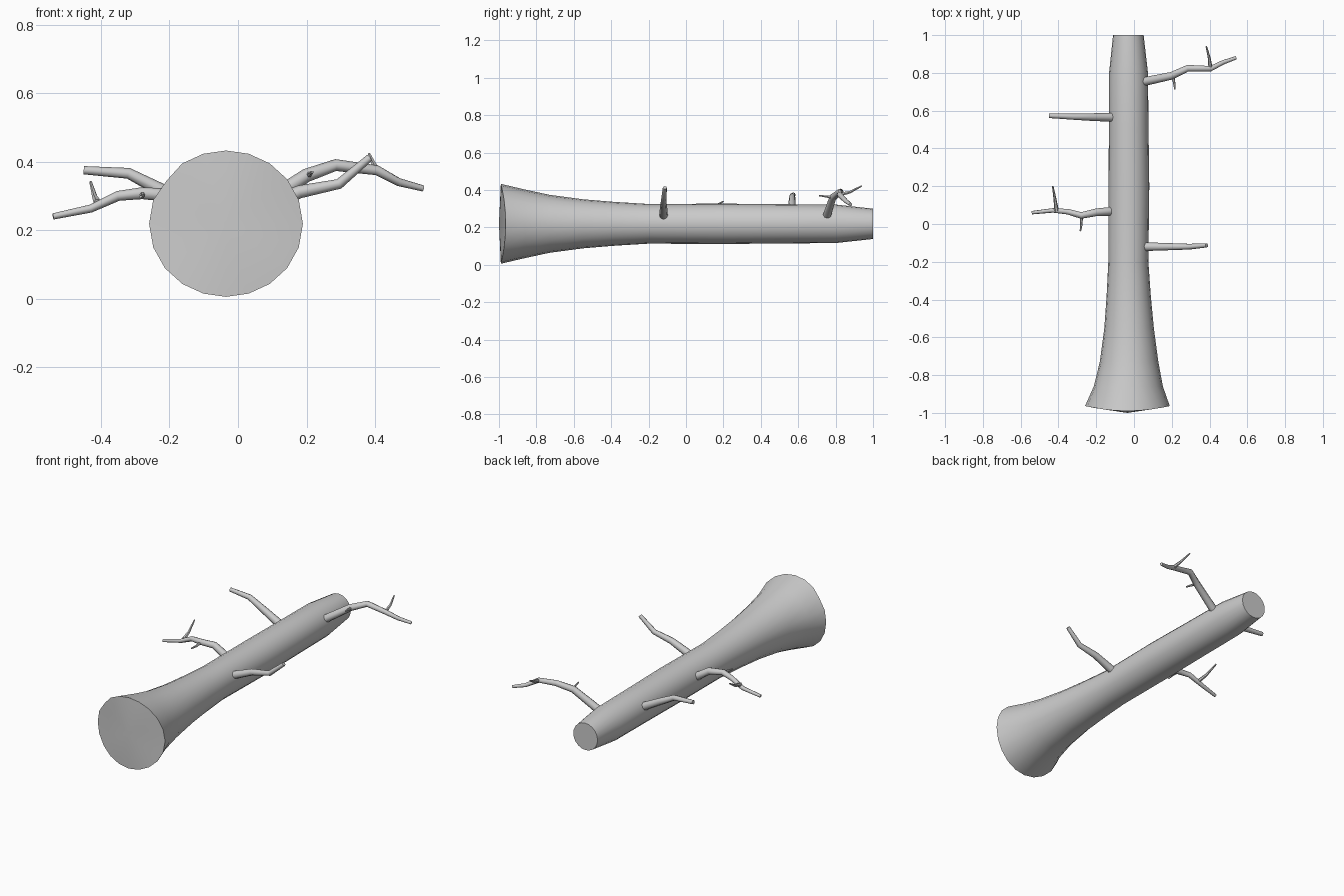
import bpy, bmesh, math
from mathutils import Vector

if "Cube" in bpy.data.objects:
    bpy.data.objects.remove(bpy.data.objects["Cube"])


def finish(name, bm, angle):
    bmesh.ops.recalc_face_normals(bm, faces=bm.faces)
    me = bpy.data.meshes.new(name)
    bm.to_mesh(me)
    bm.free()
    ob = bpy.data.objects.new(name, me)
    bpy.context.collection.objects.link(ob)
    bpy.ops.object.select_all(action='DESELECT')
    ob.select_set(True)
    bpy.context.view_layer.objects.active = ob
    bpy.ops.object.shade_smooth_by_angle(angle=math.radians(angle))
    return ob


def skin(bm, rings):
    n = len(rings[0])
    for a, b in zip(rings, rings[1:]):
        for i in range(n):
            j = (i + 1) % n
            bm.faces.new((a[i], a[j], b[j], b[i]))


def tube(name, pts, r0, r1, sides=8):
    """Tapered limb along a bent path."""
    bm = bmesh.new()
    p = [Vector(q) for q in pts]
    rings = []
    for k, c in enumerate(p):
        t = (p[min(k + 1, len(p) - 1)] - p[max(k - 1, 0)]).normalized()
        u = t.cross(Vector((0, 0, 1))).normalized()
        v = u.cross(t)
        r = r0 + (r1 - r0) * k / (len(p) - 1)
        rings.append([bm.verts.new(c + r * (u * math.cos(a) + v * math.sin(a)))
                      for a in (math.tau * i / sides for i in range(sides))])
    skin(bm, rings)
    bm.faces.new(rings[0])
    bm.faces.new(rings[-1])
    return finish(name, bm, 50)


# Trunk: flared, slightly wavy butt end tapering to a sawn top
SIDES = 20
stations = [  # y, centre x, radius
    (-0.985, -0.035, 0.219), (-0.86, -0.03, 0.183), (-0.73, -0.026, 0.155),
    (-0.55, -0.026, 0.131), (-0.38, -0.028, 0.117), (-0.2, -0.03, 0.106),
    (0.2, -0.027, 0.108), (0.5, -0.028, 0.105), (0.8, -0.029, 0.103),
    (1.0, -0.03, 0.081)]
bm = bmesh.new()
rings = []
for k, (y, cx, r) in enumerate(stations):
    ring = []
    for i in range(SIDES):
        a = math.tau * i / SIDES
        rr, yy = r, y
        if k == 0:
            rr = r * (1 + 0.025 * math.cos(2 * a))
            yy = -0.99 + 0.026 * math.cos(a) ** 2
            if i == 8:      # small dent in the rim
                rr *= 0.97
        ring.append(bm.verts.new((cx + rr * math.cos(a), yy, 0.219 + rr * math.sin(a))))
    rings.append(ring)
skin(bm, rings)
bm.faces.new(rings[-1])
hub = bm.verts.new((-0.035, -1.0, 0.22))
for i in range(SIDES):
    bm.faces.new((hub, rings[0][i], rings[0][(i + 1) % SIDES]))
finish("trunk", bm, 40)

# Plain side branches
tube("branch_right_low", [(0.06, -0.12, 0.262), (0.18, -0.12, 0.312),
                          (0.295, -0.12, 0.335), (0.385, -0.113, 0.412)], 0.023, 0.011)
tube("branch_left_high", [(-0.115, 0.565, 0.258), (-0.225, 0.566, 0.317),
                          (-0.32, 0.568, 0.366), (-0.45, 0.573, 0.375)], 0.024, 0.012)

# Crooked branches with twigs
tube("branch_right_high", [(0.06, 0.755, 0.268), (0.2, 0.785, 0.36), (0.285, 0.825, 0.39),
                           (0.405, 0.822, 0.375), (0.47, 0.855, 0.34), (0.54, 0.88, 0.322)],
     0.023, 0.009)
tube("twig_right_outer", [(0.405, 0.825, 0.375), (0.398, 0.88, 0.39), (0.383, 0.94, 0.422)],
     0.011, 0.004, 6)
tube("twig_right_inner", [(0.205, 0.785, 0.36), (0.212, 0.75, 0.365), (0.217, 0.712, 0.37)],
     0.009, 0.004, 6)
tube("branch_left_low", [(-0.12, 0.067, 0.25), (-0.2, 0.062, 0.302), (-0.28, 0.045, 0.308),
                         (-0.35, 0.065, 0.3), (-0.43, 0.072, 0.263), (-0.54, 0.06, 0.24)],
     0.023, 0.009)
tube("twig_left_outer", [(-0.41, 0.07, 0.28), (-0.418, 0.13, 0.298), (-0.43, 0.2, 0.34)],
     0.012, 0.004, 6)
tube("twig_left_inner", [(-0.28, 0.05, 0.305), (-0.278, 0.0, 0.3), (-0.284, -0.038, 0.298)],
     0.009, 0.004, 6)
